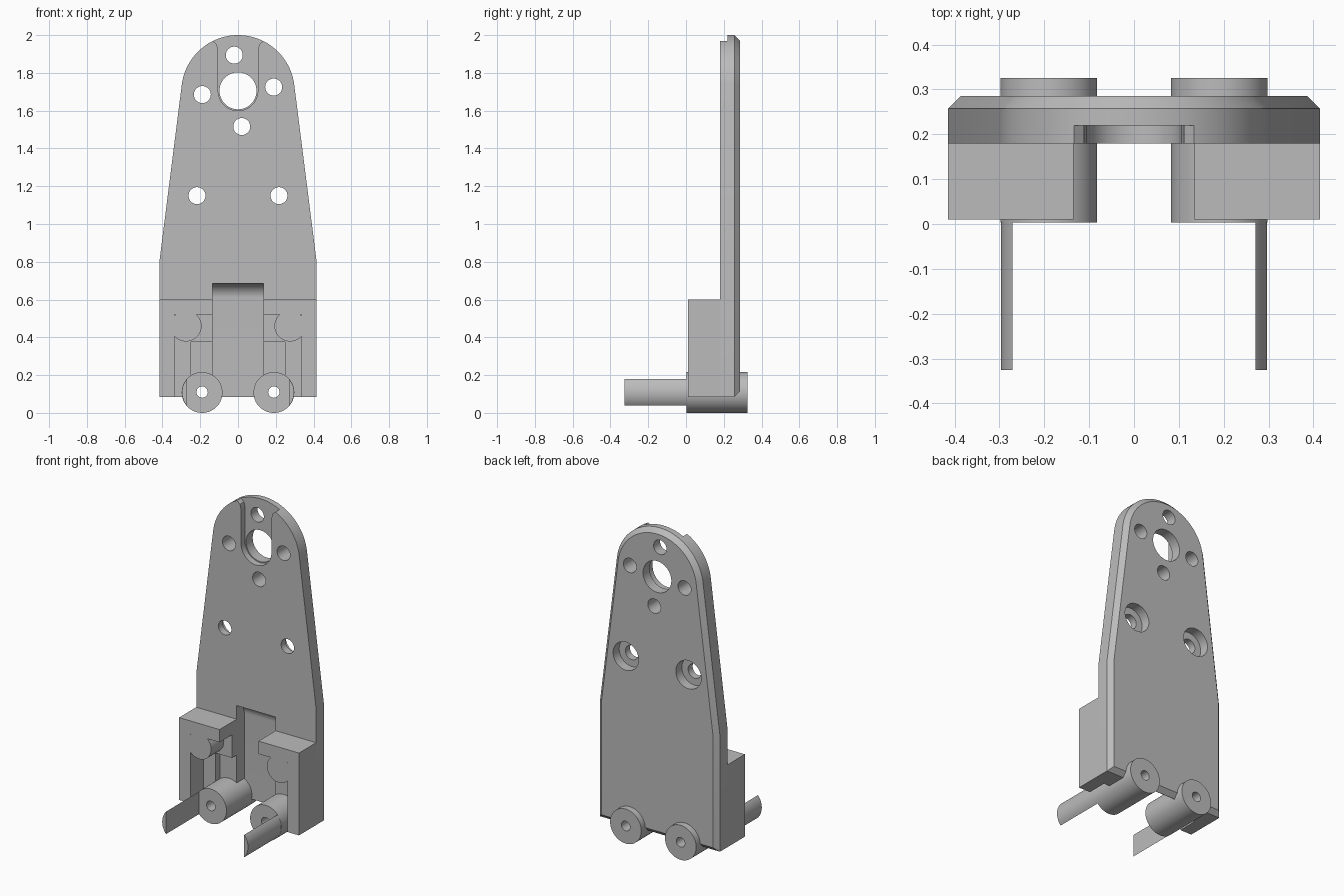
import bpy
import bmesh
from math import cos, sin, pi, radians

if "Cube" in bpy.data.objects:
    bpy.data.objects.remove(bpy.data.objects["Cube"], do_unlink=True)

grey = bpy.data.materials.new("plain grey")
grey.use_nodes = True
COLOUR = (0.5, 0.5, 0.5, 1)
grey.diffuse_color = COLOUR
for node in grey.node_tree.nodes:
    if node.type == 'BSDF_PRINCIPLED':
        node.inputs["Base Color"].default_value = COLOUR


def loft(name, rings):
    """Closed solid through matching rings of 3D points."""
    bm = bmesh.new()
    rows = [[bm.verts.new(p) for p in ring] for ring in rings]
    n = len(rows[0])
    for a, b in zip(rows, rows[1:]):
        for i in range(n):
            j = (i + 1) % n
            bm.faces.new((a[i], a[j], b[j], b[i]))
    bm.faces.new(rows[0])
    bm.faces.new(rows[-1])
    bmesh.ops.recalc_face_normals(bm, faces=bm.faces[:])
    mesh = bpy.data.meshes.new(name)
    bm.to_mesh(mesh)
    bm.free()
    mesh.materials.append(grey)
    ob = bpy.data.objects.new(name, mesh)
    bpy.context.collection.objects.link(ob)
    return ob


def prism(name, points, y0, y1):
    return loft(name, [[(x, y, z) for x, z in points] for y in (y0, y1)])


def arc(cx, cz, r, start, end, steps):
    angles = [radians(start + (end - start) * i / steps) for i in range(steps + 1)]
    return [(cx + r * cos(a), cz + r * sin(a)) for a in angles]


def rod(name, x, z, r, y0, y1, sides=48):
    return prism(name, arc(x, z, r, 0, 360, sides)[:-1], y0, y1)


def box(name, s, x0, x1, y0, y1, z0, z1):
    return prism(name, [(s * x0, z0), (s * x1, z0), (s * x1, z1), (s * x0, z1)], y0, y1)


def combine(ob, others, operation='DIFFERENCE'):
    """Apply booleans, then discard the helper solids."""
    for other in others:
        mod = ob.modifiers.new("cut", 'BOOLEAN')
        mod.operation = operation
        mod.solver = 'EXACT'
        mod.object = other
    bpy.context.view_layer.update()
    graph = bpy.context.evaluated_depsgraph_get()
    mesh = bpy.data.meshes.new_from_object(ob.evaluated_get(graph))
    ob.modifiers.clear()
    ob.data = mesh
    for other in others:
        bpy.data.objects.remove(other, do_unlink=True)


def outline(inset):
    """Tapered plate with a round top, shrunk by inset."""
    side, low = 0.415 - inset, 0.085 + inset
    return ([(-side, low), (side, low), (side, 0.81)]
            + arc(0, 1.70, 0.30 - inset, 7.3, 172.7, 48) + [(-side, 0.81)])


parts = []
FRONT, BACK, CHAMFER = 0.18, 0.285, 0.028

# Back plate with chamfered rear edge
plate = loft("back_plate", [
    [(x, y, z) for x, z in outline(d)]
    for y, d in ((FRONT, 0), (BACK - CHAMFER, 0), (BACK, CHAMFER))])
parts.append(plate)

# Open channel at the top of the plate, flared at its mouth
flare = [(0.105, 1.92), (0.112, 1.95), (0.135, 1.97), (0.135, 2.1)]
channel = (arc(0, 1.705, 0.105, 180, 360, 32) + flare
           + [(-x, z) for x, z in reversed(flare)])
cutters = [prism("channel_cut", channel, 0.1, 0.22),
           rod("main_hole_cut", 0, 1.705, 0.098, 0.1, 0.4)]

# Four holes round the main hole
for k in range(4):
    a = radians(6 + 90 * k)
    cutters.append(rod("small_hole_cut", 0.19 * cos(a), 1.705 + 0.19 * sin(a),
                       0.045, 0.1, 0.4, 32))

# Counterbored screw holes and barrel bores
for s in (-1, 1):
    cutters += [rod("screw_hole_cut", s * 0.217, 1.15, 0.045, 0.1, 0.4, 32),
                rod("counterbore_cut", s * 0.217, 1.15, 0.088, 0.225, 0.4),
                rod("barrel_seat_cut", s * 0.19, 0.11, 0.07, 0.1, 0.4)]

# Central recess with a rounded ceiling
recess = [(0.1, 0), (0.1, 0.685)] + arc(0.18, 0.61, 0.075, 90, 0, 16) + [(0.255, 0)]
cutters.append(loft("recess_cut", [[(x, y, z) for y, z in recess]
                                   for x in (-0.135, 0.135)]))
combine(plate, cutters)

for s, side in ((-1, "right"), (1, "left")):
    # Pocketed block with a round post left standing in the pocket
    block = box(side + "_block", s, 0.135, 0.415, 0.01, FRONT, 0.085, 0.60)
    combine(block, [box("pocket_cut", s, 0.1, 0.335, -0.1, 0.135, 0, 0.52),
                    box("deep_pocket_cut", s, 0.1, 0.25, -0.1, 0.3, 0, 0.375)])
    combine(block, [rod("post", s * 0.275, 0.46, 0.082, 0.01, 0.16)], 'UNION')

    # Hollow barrel through the foot of the plate
    barrel = rod(side + "_barrel", s * 0.19, 0.108, 0.108, 0.003, 0.325, 64)
    combine(barrel, [rod("bore_cut", s * 0.19, 0.11, 0.03, -0.1, 0.5, 32)])

    # Thin prong continuing the outer side of the barrel
    segment = [(s * x, z) for x, z in arc(0.19, 0.108, 0.107, -41, 41, 16)]
    prong = prism(side + "_prong", segment, -0.325, 0.01)
    parts += [block, barrel, prong]

# Smooth round walls, keep edges crisp
bpy.ops.object.select_all(action='DESELECT')
for ob in parts:
    ob.select_set(True)
bpy.context.view_layer.objects.active = plate
bpy.ops.object.shade_smooth_by_angle(angle=radians(25))
